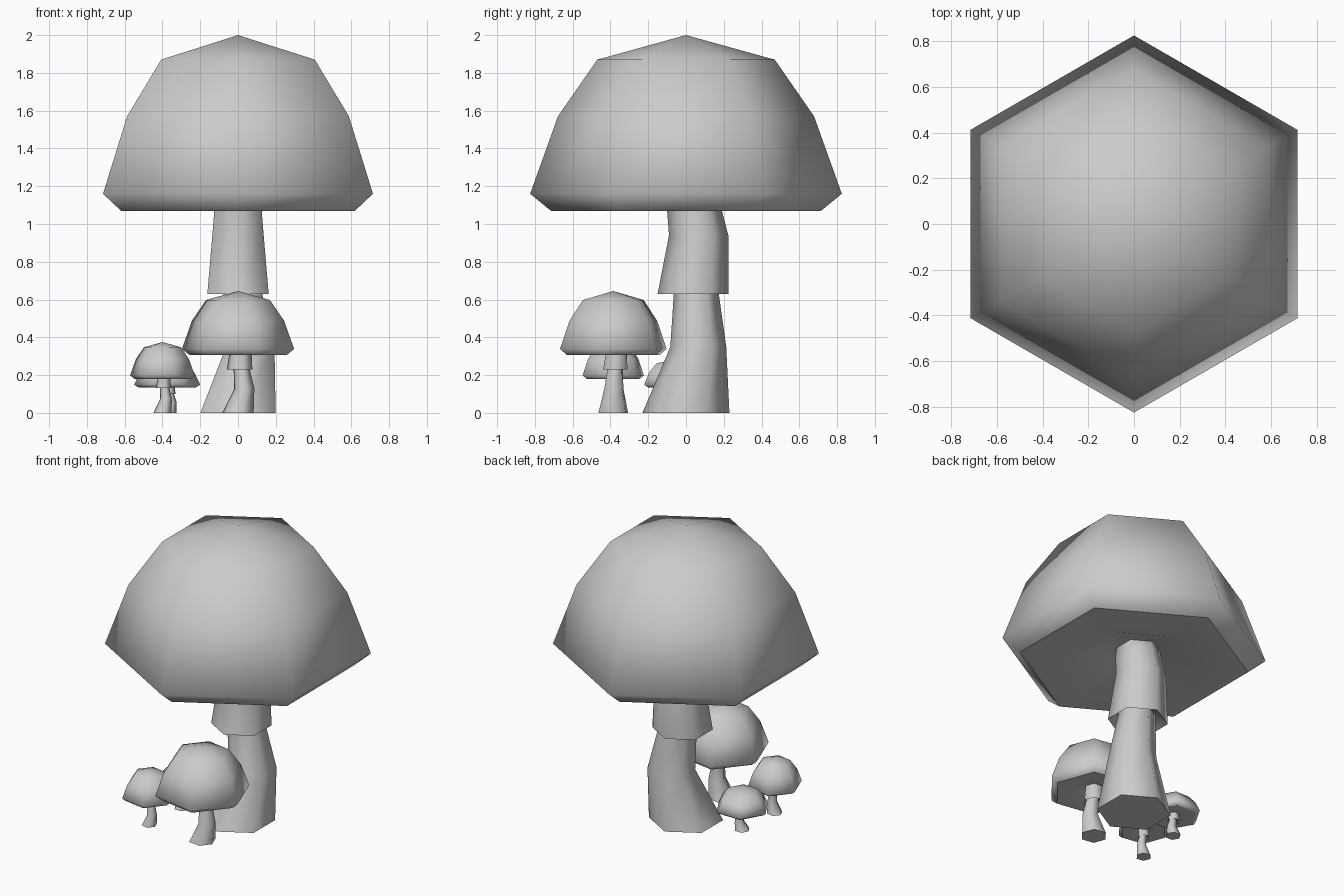
import bpy, bmesh
from math import cos, sin, radians

if "Cube" in bpy.data.objects:
    bpy.data.objects.remove(bpy.data.objects["Cube"])

SIDES = 6


def loft(name, rings, sharp=()):
    """Skin hexagonal rings (cx, cy, z, r); r == 0 closes to a point, open ends get a face."""
    bm = bmesh.new()
    loops = []
    for cx, cy, z, r in rings:
        n = SIDES if r else 1
        loops.append([bm.verts.new((cx + r * cos(radians(90 + 60 * i)),
                                    cy + r * sin(radians(90 + 60 * i)), z)) for i in range(n)])
    for a, b in zip(loops, loops[1:]):
        for i in range(SIDES):
            j = (i + 1) % SIDES
            if len(b) == 1:
                bm.faces.new((a[i], a[j], b[0]))
            elif len(a) == 1:
                bm.faces.new((a[0], b[j], b[i]))
            else:
                bm.faces.new((a[i], a[j], b[j], b[i]))
    for end in (loops[0], loops[-1]):
        if len(end) > 1:
            bm.faces.new(end)
    bmesh.ops.recalc_face_normals(bm, faces=bm.faces)
    for f in bm.faces:
        f.smooth = True
    # Crisp edges around the chosen rings
    for k in sharp:
        ring = set(loops[k])
        for e in bm.edges:
            if set(e.verts) <= ring:
                e.smooth = False
    me = bpy.data.meshes.new(name)
    bm.to_mesh(me)
    bm.free()
    ob = bpy.data.objects.new(name, me)
    bpy.context.collection.objects.link(ob)
    return ob


# Bent stem with flared collar, from the ground up
STEM = [(0, 0, 0, .23), (.065, .065, .35, .148), (.02, .053, .67, .115),
        (0, .037, .63, .1875), (0, .067, .94, .157), (0, .045, 1.07, .145), (0, .035, 1.2, .13)]
# Domed cap, from the hollow underside to the tip
CAP = [(0, 0, 1.14, 0), (0, 0, 1.14, .2), (0, 0, 1.07, .4), (0, 0, 1.07, .715),
       (0, 0, 1.16, .825), (0, 0, 1.57, .678), (0, 0, 1.87, .47), (0, 0, 2.0, 0)]


def mushroom(name, x, y, rot, s, sz, drop):
    stem = loft(name + "_stem", STEM, sharp=(0, 2, 3))
    cap = loft(name + "_cap", CAP, sharp=(3,))
    for ob, lower in ((stem, 0), (cap, drop)):
        ob.location = (x, y, -lower)
        ob.rotation_euler.z = radians(rot)
        ob.scale = (s, s, sz)


mushroom("large_mushroom", 0, 0, 0, 1, 1, 0)
mushroom("medium_mushroom", 0.0, -.385, -39.5, .365, .365, .085)
mushroom("small_mushroom", -.4, -.385, -39.5, .21, .21, .045)
mushroom("flat_mushroom", -.375, -.07, -30, .212, .158, .034)
